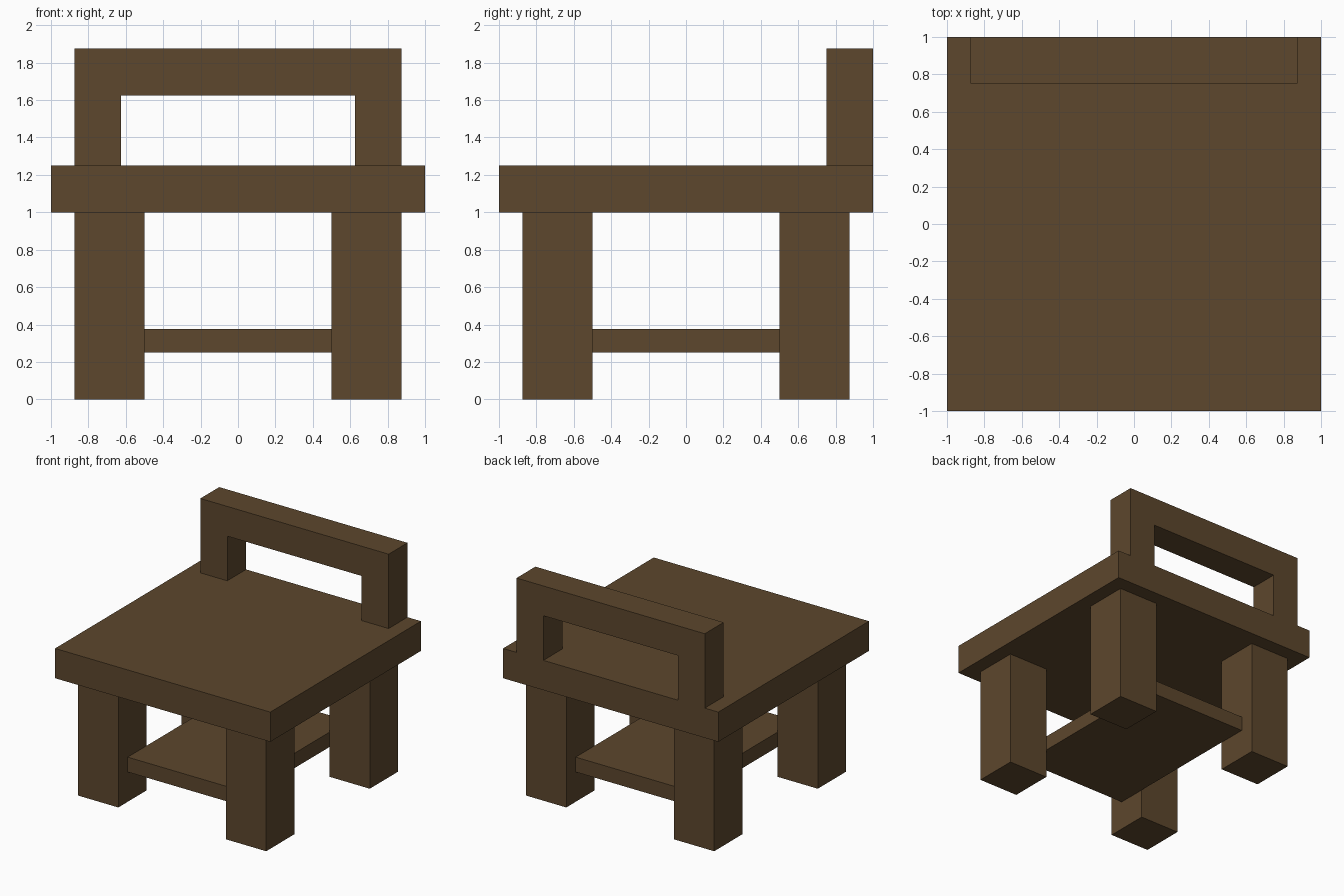
import bpy
import bmesh

if "Cube" in bpy.data.objects:
    bpy.data.objects.remove(bpy.data.objects["Cube"])

wood = bpy.data.materials.new("dark_brown_wood")
wood.diffuse_color = (0.109, 0.063, 0.026, 1.0)
wood.use_nodes = True
wood.node_tree.nodes["Principled BSDF"].inputs["Base Color"].default_value = wood.diffuse_color


def finish(name, bm):
    bmesh.ops.recalc_face_normals(bm, faces=bm.faces)
    mesh = bpy.data.meshes.new(name)
    bm.to_mesh(mesh)
    bm.free()
    mesh.materials.append(wood)
    obj = bpy.data.objects.new(name, mesh)
    bpy.context.collection.objects.link(obj)
    return obj


def box(name, lo, hi):
    bm = bmesh.new()
    bmesh.ops.create_cube(bm, size=1.0)
    for v in bm.verts:
        v.co = [hi[i] if v.co[i] > 0 else lo[i] for i in range(3)]
    return finish(name, bm)


# Seat slab
box("seat", (-1, -1, 1), (1, 1, 1.25))

# Four square legs
for side, x in (("left", -0.6875), ("right", 0.6875)):
    for end, y in (("front", -0.6875), ("back", 0.6875)):
        h = 0.1875
        box(f"{end}_{side}_leg", (x - h, y - h, 0), (x + h, y + h, 1))

# Low shelf between the legs
box("lower_shelf", (-0.5, -0.75, 0.25), (0.5, 0.75, 0.375))

# Backrest: arch profile extruded through its depth
profile = [(-0.875, 1.25), (-0.625, 1.25), (-0.625, 1.625), (0.625, 1.625),
           (0.625, 1.25), (0.875, 1.25), (0.875, 1.875), (-0.875, 1.875)]
bm = bmesh.new()
face = bm.faces.new([bm.verts.new((x, 0.75, z)) for x, z in profile])
ext = bmesh.ops.extrude_face_region(bm, geom=[face])
bmesh.ops.translate(bm, vec=(0, 0.25, 0),
                    verts=[g for g in ext["geom"] if isinstance(g, bmesh.types.BMVert)])
finish("backrest", bm)
